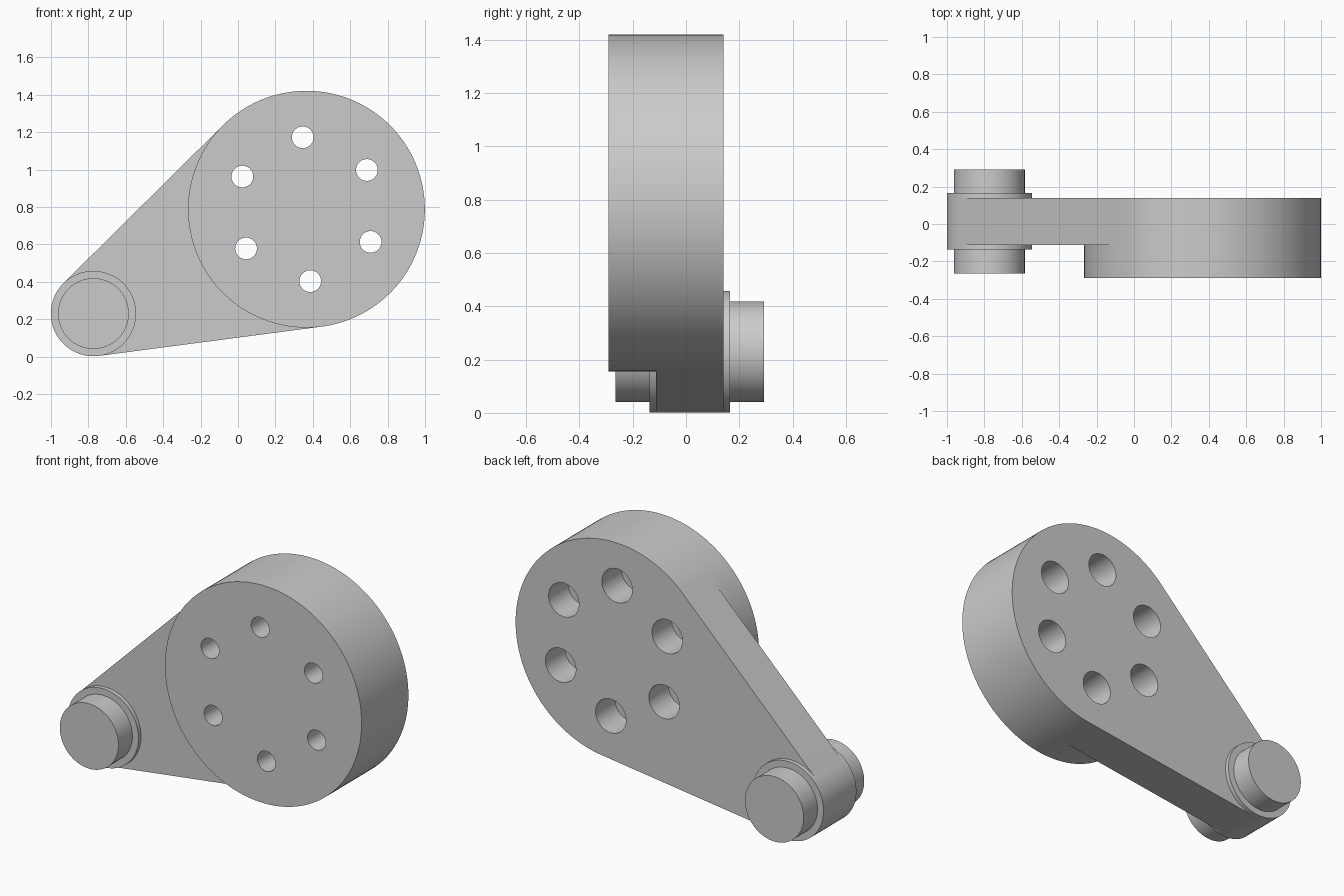
import bpy, bmesh
from math import cos, sin, pi, radians
from mathutils import Vector
from mathutils.geometry import convex_hull_2d

if "Cube" in bpy.data.objects:
    bpy.data.objects.remove(bpy.data.objects["Cube"])

HUB, HUB_R = Vector((0.366, 0.788)), 0.633
PIVOT, BOSS_R = Vector((-0.773, 0.230)), 0.228
PLATE_FRONT, BACK = -0.113, 0.14

steel = bpy.data.materials.new("plain grey")
steel.use_nodes = True
grey = (0.6, 0.6, 0.6, 1)
steel.diffuse_color = grey
steel.node_tree.nodes["Principled BSDF"].inputs["Base Color"].default_value = grey


def circle(centre, radius, count=128):
    """Points of a circle in the x-z plane."""
    return [centre + radius * Vector((cos(2 * pi * i / count), sin(2 * pi * i / count)))
            for i in range(count)]


def loft(bm, sections):
    """Capped solid through (outline, y) sections with equal point counts."""
    rings = [[bm.verts.new((p.x, y, p.y)) for p in outline] for outline, y in sections]
    for a, b in zip(rings, rings[1:]):
        for i in range(len(a)):
            bm.faces.new((a[i - 1], a[i], b[i], b[i - 1]))
    bm.faces.new(rings[0])
    bm.faces.new(rings[-1])


def solid(name, *lofts):
    bm = bmesh.new()
    for sections in lofts:
        loft(bm, sections)
    bmesh.ops.recalc_face_normals(bm, faces=bm.faces)
    mesh = bpy.data.meshes.new(name)
    bm.to_mesh(mesh)
    bm.free()
    mesh.materials.append(steel)
    obj = bpy.data.objects.new(name, mesh)
    bpy.context.collection.objects.link(obj)
    return obj


def combine(target, tool, operation):
    """Apply a boolean and discard the tool."""
    mod = target.modifiers.new(operation.lower(), "BOOLEAN")
    mod.operation, mod.solver, mod.object = operation, "EXACT", tool
    bpy.context.view_layer.objects.active = target
    bpy.ops.object.modifier_apply(modifier=mod.name)
    bpy.data.objects.remove(tool)


# Tapered arm: the hull around the hub and pivot circles
hub_outline, boss_outline = circle(HUB, HUB_R), circle(PIVOT, BOSS_R)
points = hub_outline + boss_outline
arm_outline = [points[i] for i in convex_hull_2d(points)]
arm = solid("crank_arm", [(arm_outline, PLATE_FRONT), (arm_outline, BACK)])

# Thick round hub and raised pivot boss, fused to the arm
combine(arm, solid("hub", [(hub_outline, -0.29), (hub_outline, 0)]), "UNION")
combine(arm, solid("pivot_boss", [(boss_outline, -0.137), (boss_outline, 0.165)]), "UNION")

# Ring of bolt holes, counterbored from the back
bores = []
for k in range(6):
    a = radians(93 + 60 * k)
    centre = HUB + 0.385 * Vector((cos(a), sin(a)))
    narrow, wide = circle(centre, 0.058, 48), circle(centre, 0.098, 48)
    bores.append([(narrow, -0.4), (narrow, BACK - 0.18), (wide, BACK - 0.18), (wide, 0.3)])
combine(arm, solid("bolt_hole_cutter", *bores), "DIFFERENCE")

# Pin standing out on both sides of the boss
pin_outline = circle(PIVOT, 0.189)
pin = solid("pivot_pin", [(pin_outline, -0.265), (pin_outline, 0.292)])

# Smooth round walls, crisp rims
for obj in (arm, pin):
    bpy.ops.object.select_all(action="DESELECT")
    obj.select_set(True)
    bpy.context.view_layer.objects.active = obj
    bpy.ops.object.shade_smooth_by_angle(angle=radians(30))
